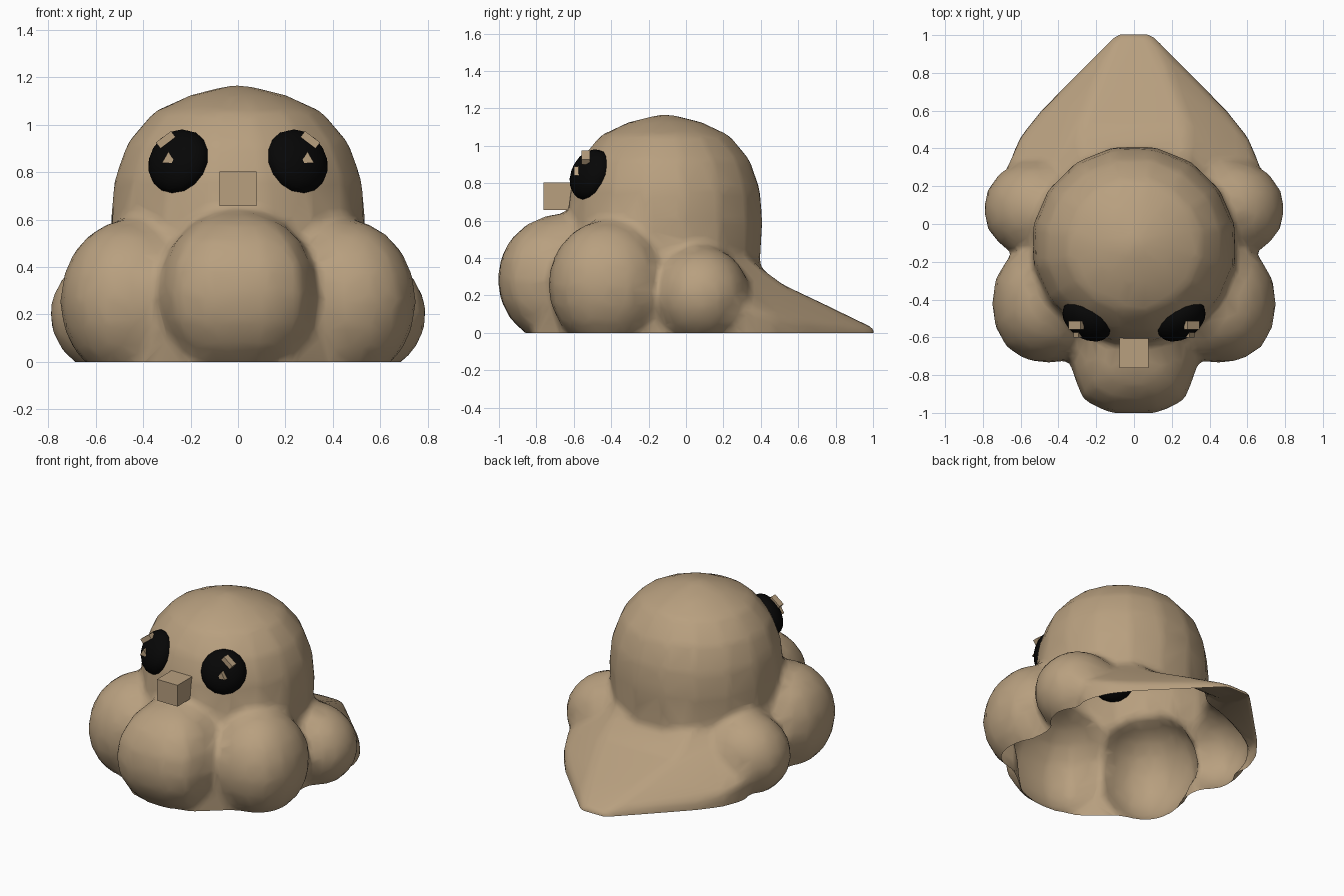
import bpy, bmesh
from math import sin, cos, pi, radians
from mathutils import Matrix, Vector

cube = bpy.data.objects.get("Cube")
if cube:
    bpy.data.objects.remove(cube, do_unlink=True)


def material(name, rgb):
    m = bpy.data.materials.new(name)
    m.use_nodes = True
    m.diffuse_color = (*rgb, 1)
    bsdf = next(n for n in m.node_tree.nodes if n.type == 'BSDF_PRINCIPLED')
    bsdf.inputs["Base Color"].default_value = (*rgb, 1)
    bsdf.inputs["Roughness"].default_value = 0.9
    return m


TAN = material("tan", (0.48, 0.35, 0.213))
BLACK = material("black", (0.002, 0.002, 0.002))


def finish(name, bm, mat, smooth=False):
    mesh = bpy.data.meshes.new(name)
    bm.to_mesh(mesh)
    bm.free()
    mesh.materials.append(mat)
    for p in mesh.polygons:
        p.use_smooth = smooth
    obj = bpy.data.objects.new(name, mesh)
    bpy.context.collection.objects.link(obj)
    return obj


def blob(bm, center, radii, power, flat_power):
    """Ellipsoid with its own boxiness upright (power) and in plan (flat_power)."""
    made = bmesh.ops.create_uvsphere(bm, u_segments=16, v_segments=10, radius=1)
    for v in made["verts"]:
        x, y, z = (abs(c) for c in v.co)
        plan = (x ** flat_power + y ** flat_power) ** (1 / flat_power)
        norm = (plan ** power + z ** power) ** (1 / power)
        v.co = Vector(center) + Vector([c / norm * r for c, r in zip(v.co, radii)])


def hull(bm, points):
    """Closed convex solid around the points."""
    verts = [bm.verts.new(p) for p in points]
    bmesh.ops.convex_hull(bm, input=verts)


def mirrored_hull(bm, points):
    hull(bm, [(s * x, y, z) for x, y, z in points for s in (-1, 1)])


# Domed head
bm = bmesh.new()
dome = [(0.02, 1.17), (0.2, 1.125), (0.35, 1.055), (0.46, 0.925),
        (0.515, 0.77), (0.53, 0.6), (0.48, 0.3), (0.48, -0.2)]
SIDES = 16
hull(bm, [(1.03 * r * sin(2 * pi * (i + 0.5) / SIDES),
           -0.112 + r * cos(2 * pi * (i + 0.5) / SIDES), z)
          for r, z in dome for i in range(SIDES)])

# Front lobe and paired side lobes
blob(bm, (0, -0.63, 0.285), (0.335, 0.377, 0.355), 2.1, 3.2)
for s in (-1, 1):
    blob(bm, (s * 0.45, -0.42, 0.257), (0.303, 0.318, 0.346), 2.0, 2.3)
    blob(bm, (s * 0.5, 0.08, 0.2), (0.298, 0.262, 0.267), 2.0, 2.1)

# Skirt filling the valleys between the lobes
mirrored_hull(bm, [(0.32, -0.55, 0.55), (0.5, -0.38, 0.5), (0.53, -0.1, 0.45), (0.48, 0.12, 0.4),
                   (0.22, -0.82, 0.1), (0.48, -0.6, 0.1), (0.59, -0.35, 0.1), (0.59, 0.2, 0.1),
                   (0.22, -0.8, -0.2), (0.48, -0.58, -0.2), (0.58, -0.35, -0.2), (0.58, 0.2, -0.2)])

# Sloping tail with a raised root against the head
mirrored_hull(bm, [(0.4, 0.0, 0.4), (0.44, 0.2, 0.38), (0.35, 0.3, 0.36), (0.2, 0.74, 0.152),
                   (0.09, 1.008, 0.022), (0.49, 0.6, 0.05), (0.61, 0.45, 0.09), (0.68, 0.28, 0.15),
                   (0.09, 1.008, -0.2), (0.49, 0.6, -0.2), (0.59, 0.45, -0.2), (0.62, 0.28, -0.2),
                   (0.4, 0.0, -0.2)])
mirrored_hull(bm, [(0.44, 0.1, 0.44), (0.3, 0.36, 0.375), (0.25, 0.56, 0.225),
                   (0.44, 0.1, 0.1), (0.3, 0.36, 0.1), (0.25, 0.56, 0.1)])
bmesh.ops.recalc_face_normals(bm, faces=bm.faces[:])
body = finish("body", bm, TAN, True)

# Fuse the masses into one soft skin with few faces
remesh = body.modifiers.new("fuse", 'REMESH')
remesh.mode = 'VOXEL'
remesh.voxel_size = 0.025
remesh.use_smooth_shade = True
soften = body.modifiers.new("soften", 'SMOOTH')
soften.factor = 0.5
soften.iterations = 9
reduce = body.modifiers.new("reduce", 'DECIMATE')
reduce.ratio = 0.1
bpy.context.view_layer.objects.active = body
body.select_set(True)
for name in [m.name for m in body.modifiers]:
    bpy.ops.object.modifier_apply(modifier=name)

# Open the underside
bm = bmesh.new()
bm.from_mesh(body.data)
bmesh.ops.bisect_plane(bm, geom=bm.verts[:] + bm.edges[:] + bm.faces[:],
                       plane_co=(0, 0, 0), plane_no=(0, 0, 1), clear_inner=True)
bm.to_mesh(body.data)
bm.free()
for p in body.data.polygons:
    p.use_smooth = True


def box(name, center, size, tilt=0.0):
    bm = bmesh.new()
    bmesh.ops.create_cube(bm, size=1, matrix=Matrix.Translation(center)
                          @ Matrix.Rotation(tilt, 4, 'Y') @ Matrix.Diagonal((*size, 1)))
    return finish(name, bm, TAN)


# Block beak
box("beak", (0, -0.68, 0.73), (0.155, 0.165, 0.145))

# Eyes with two small highlights each
for s, side in ((1, "left"), (-1, "right")):
    facing = Vector((s * 0.5, -0.75, 0.35)).to_track_quat('Z', 'Y').to_matrix().to_4x4()
    bm = bmesh.new()
    bmesh.ops.create_uvsphere(bm, u_segments=16, v_segments=10, radius=1,
                              matrix=Matrix.Translation((s * 0.25, -0.51, 0.845)) @ facing
                              @ Matrix.Diagonal((0.142, 0.142, 0.088, 1)))
    finish(side + "_eye", bm, BLACK, True)
    box(side + "_eye_highlight", (s * 0.305, -0.535, 0.937),
        (0.08, 0.045, 0.032), s * radians(37))
    bm = bmesh.new()
    bmesh.ops.create_cone(bm, cap_ends=True, segments=3, radius1=0.032, radius2=0.032, depth=0.03,
                          matrix=Matrix.Translation((s * 0.293, -0.585, 0.856))
                          @ Matrix.Rotation(radians(90), 4, 'X'))
    finish(side + "_eye_glint", bm, TAN)
